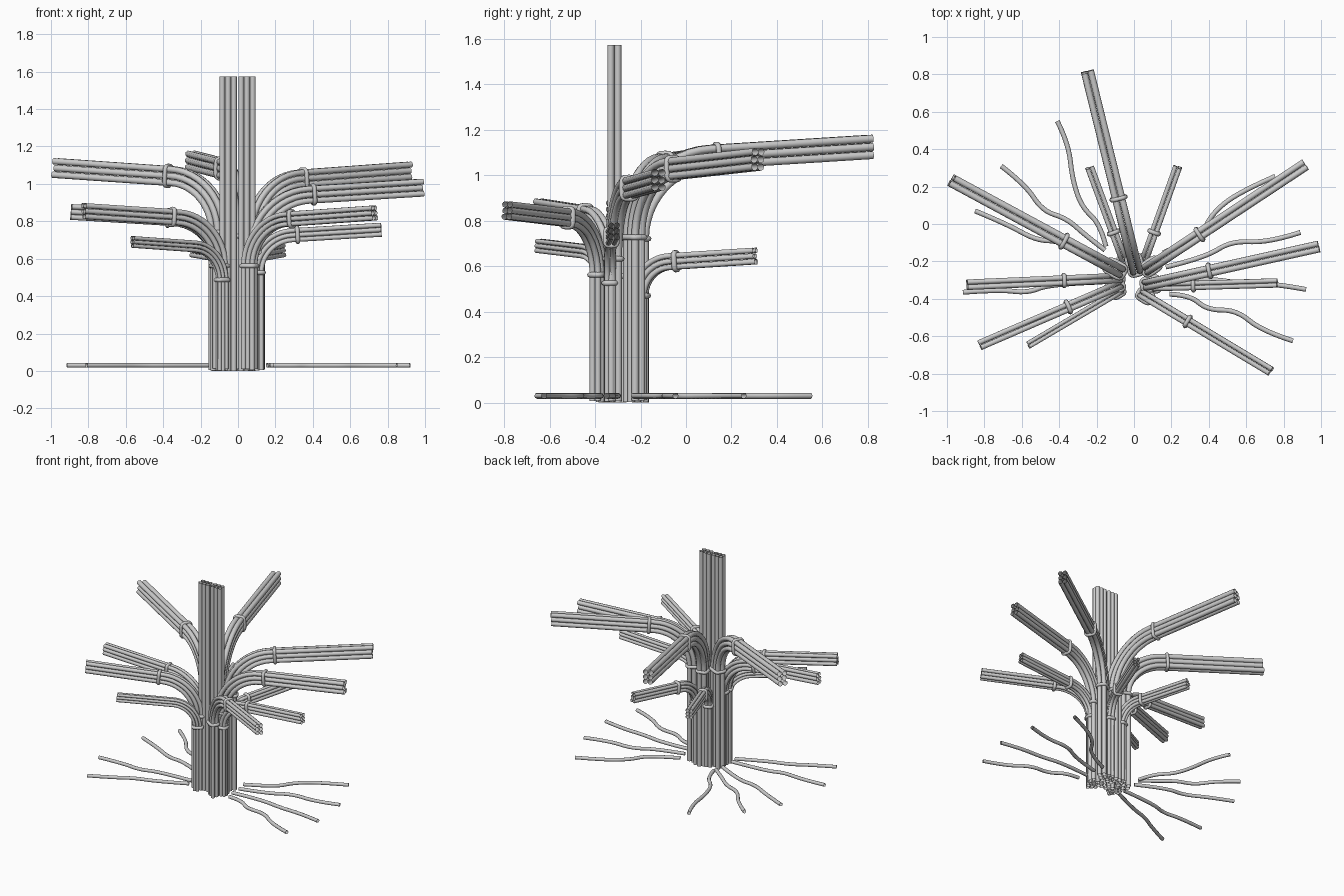
import bpy, math, random
from mathutils import Vector

if "Cube" in bpy.data.objects:
    bpy.data.objects.remove(bpy.data.objects["Cube"])

random.seed(4)


def tubes(name, paths, radius, cyclic=False, order='POLY', res=2):
    """Sweep open round tubes along each path and turn the result into a mesh."""
    cu = bpy.data.curves.new(name, 'CURVE')
    cu.dimensions = '3D'
    cu.bevel_depth = radius
    cu.bevel_resolution = res
    for pts in paths:
        sp = cu.splines.new(order)
        sp.points.add(len(pts) - 1)
        for p, co in zip(sp.points, pts):
            p.co = (*co, 1)
        sp.use_cyclic_u = cyclic
        if order == 'NURBS':
            sp.order_u = 3
            sp.use_endpoint_u = True
            sp.resolution_u = 5
    ob = bpy.data.objects.new(name, cu)
    bpy.context.collection.objects.link(ob)
    bpy.ops.object.select_all(action='DESELECT')
    ob.select_set(True)
    bpy.context.view_layer.objects.active = ob
    bpy.ops.object.convert(target='MESH')
    bpy.ops.object.shade_smooth_by_angle(angle=math.radians(60))
    return ob


def grid(r):
    """2 x 3 cable positions inside a bundle."""
    return [(u * r, v * 2 * r) for u in (-1, 1) for v in (-1, 0, 1)]


def branch(name, foot, tip, r, bend, collar=True):
    foot2, tip2 = Vector(foot), Vector(tip[:2])
    d = (tip2 - foot2).normalized()
    out = Vector((d.x, d.y, 0))
    side = Vector((-d.y, d.x, 0))
    up = Vector((0, 0, 1))
    base = Vector((*foot, 0))
    slope = math.radians(3.5)
    end = math.pi / 2 - slope
    length = (tip2 - foot2).length
    s1 = bend * (1 - math.cos(end))
    z0 = tip[2] - (length - s1) * math.tan(slope) - bend * math.sin(end)

    # centre line samples: position, outward normal, tangent
    def frame(s, z, phi):
        n = out * math.cos(phi) - up * math.sin(phi)
        t = out * math.sin(phi) + up * math.cos(phi)
        return base + out * s + up * z, n, t

    arc = [frame(bend * (1 - math.cos(f)), z0 + bend * math.sin(f), f)
           for f in (end * i / 12 for i in range(13))]
    line = [frame(0, 0.0, 0)] + arc + [frame(length, tip[2], end)]

    paths = []
    for u, v in grid(r):
        pts = [p + side * u + n * v for p, n, t in line]
        pts[0].z = random.uniform(0, 0.012)
        pts[-1] -= line[-1][2] * random.uniform(0, 0.012)
        paths.append(pts)
    tubes(name + "_cables", paths, r)

    # ties where the bend starts and ends
    rings = []
    p, n, t = arc[-1]
    spots = [arc[0]] + ([(p + t * 0.03, n, t)] if collar else [])
    for p, n, t in spots:
        loop = []
        for i in range(20):
            a = math.tau * i / 20
            c, s = math.cos(a), math.sin(a)
            loop.append(p + side * (2.1 * r * math.copysign(abs(c) ** 0.5, c))
                        + n * (3.0 * r * math.copysign(abs(s) ** 0.5, s)))
        rings.append(loop)
    tubes(name + "_ties", rings, 0.012, cyclic=True)


# Bent branches: foot (x, y), tip (x, y, z), cable radius, bend radius
branch("back_long_branch", (0.005, -0.22), (-0.25, 0.82, 1.125), 0.018, 0.36)
branch("right_back_branch", (0.09, -0.228), (0.92, 0.32, 1.07), 0.0165, 0.30)
branch("right_upper_branch", (0.09, -0.32), (0.99, -0.12, 0.98), 0.016, 0.31)
branch("right_front_branch", (0.06, -0.385), (0.735, -0.79, 0.845), 0.0135, 0.25)
branch("right_low_branch", (0.1, -0.335), (0.77, -0.315, 0.755), 0.0125, 0.20)
branch("back_right_small_branch", (0.05, -0.205), (0.235, 0.31, 0.645), 0.0125, 0.15)
branch("back_left_small_branch", (-0.05, -0.205), (-0.24, 0.31, 0.645), 0.0125, 0.15)
branch("left_back_branch", (-0.1, -0.24), (-0.98, 0.235, 1.085), 0.018, 0.30)
branch("left_branch", (-0.1, -0.29), (-0.895, -0.325, 0.85), 0.0140, 0.26)
branch("left_front_branch", (-0.1, -0.335), (-0.83, -0.65, 0.855), 0.0145, 0.26)
branch("left_low_branch", (-0.085, -0.365), (-0.57, -0.65, 0.69), 0.0105, 0.18, False)

# Straight central bundles
for name, x in (("left_trunk", -0.053), ("right_trunk", 0.048)):
    tubes(name, [[(x + v, -0.315 + u, 0), (x + v, -0.315 + u, 1.573)]
                 for u, v in grid(0.0155)], 0.0155)

# Wavy roots on the ground
roots = [
    [(-0.41, 0.55), (-0.35, 0.43), (-0.33, 0.24), (-0.28, 0.09), (-0.18, 0.0), (-0.15, -0.12)],
    [(-0.71, 0.31), (-0.58, 0.21), (-0.49, 0.07), (-0.36, 0.03), (-0.26, -0.06), (-0.155, -0.14)],
    [(-0.85, 0.07), (-0.68, 0.0), (-0.52, -0.09), (-0.38, -0.09), (-0.17, -0.2)],
    [(-0.915, -0.365), (-0.72, -0.35), (-0.57, -0.37), (-0.45, -0.32), (-0.17, -0.31)],
    [(-0.81, -0.655), (-0.65, -0.58), (-0.52, -0.5), (-0.37, -0.46), (-0.16, -0.36)],
    [(0.85, -0.625), (0.68, -0.57), (0.55, -0.46), (0.39, -0.46), (0.3, -0.38), (0.19, -0.375)],
    [(0.92, -0.35), (0.76, -0.32), (0.58, -0.32), (0.4, -0.29), (0.17, -0.31)],
    [(0.89, -0.045), (0.72, -0.1), (0.52, -0.09), (0.38, -0.18), (0.17, -0.23)],
    [(0.755, 0.255), (0.56, 0.17), (0.42, 0.06), (0.36, -0.06), (0.155, -0.155)],
]
for i, pts in enumerate(roots):
    tubes(f"root_{i + 1}", [[(x, y, 0.03) for x, y in pts]], 0.013, order='NURBS')
